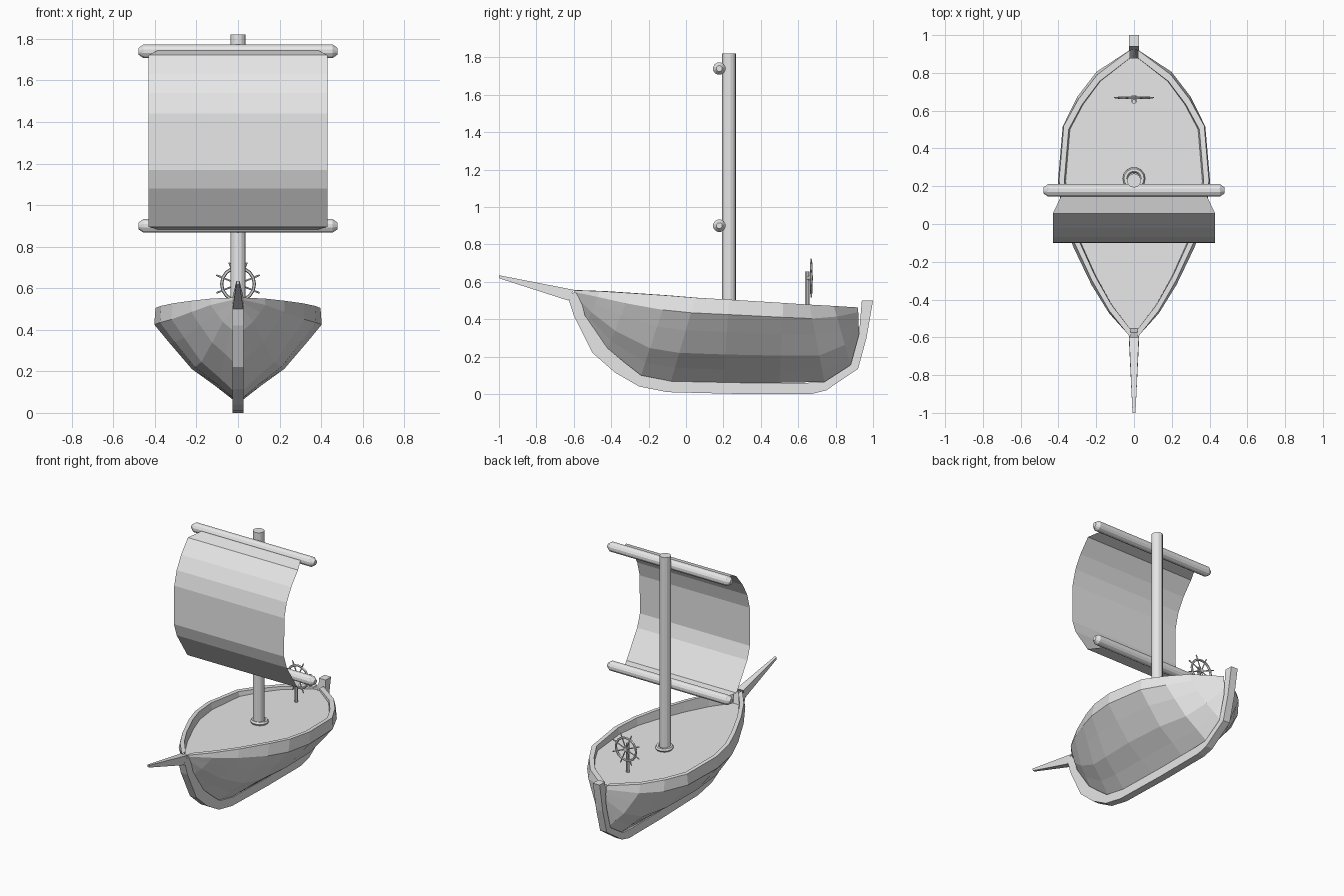
import bpy, bmesh, math
from mathutils import Vector, Matrix

if "Cube" in bpy.data.objects:
    bpy.data.objects.remove(bpy.data.objects["Cube"])

grey = bpy.data.materials.new("light_grey")
grey.diffuse_color = (0.8, 0.8, 0.8, 1)
grey.use_nodes = True
grey.node_tree.nodes["Principled BSDF"].inputs["Base Color"].default_value = grey.diffuse_color


def finish(name, bm, fix=True):
    if fix:
        bmesh.ops.recalc_face_normals(bm, faces=bm.faces)
    me = bpy.data.meshes.new(name)
    bm.to_mesh(me)
    bm.free()
    me.materials.append(grey)
    ob = bpy.data.objects.new(name, me)
    bpy.context.collection.objects.link(ob)
    return ob


def grid(bm, rows):
    """Skin a list of equally long point rows with quads."""
    vs = [[bm.verts.new(p) for p in r] for r in rows]
    for a, b in zip(vs, vs[1:]):
        for i in range(len(a) - 1):
            bm.faces.new((a[i], a[i + 1], b[i + 1], b[i]))
    return vs


def lathe(bm, start, axis, profile, sides):
    """Capped rings of (distance, radius) along an axis."""
    q = Vector(axis).to_track_quat('Z', 'Y')
    rings = []
    for d, r in profile:
        ring = []
        for i in range(sides):
            a = math.tau * (i + 0.5) / sides
            ring.append(bm.verts.new(Vector(start) + q @ Vector((r * math.cos(a), r * math.sin(a), d))))
        rings.append(ring)
    for a, b in zip(rings, rings[1:]):
        for i in range(sides):
            j = (i + 1) % sides
            bm.faces.new((a[i], a[j], b[j], b[i]))
    bm.faces.new(rings[0][::-1])
    bm.faces.new(rings[-1])


def torus(bm, centre, rot, major, minor, n, m):
    vs = []
    for i in range(n):
        a = math.tau * i / n
        vs.append([])
        for j in range(m):
            b = math.tau * j / m
            r = major + minor * math.cos(b)
            p = Vector((r * math.cos(a), r * math.sin(a), minor * math.sin(b)))
            vs[-1].append(bm.verts.new(Vector(centre) + rot @ p))
    for i in range(n):
        for j in range(m):
            k, l = (i + 1) % n, (j + 1) % m
            bm.faces.new((vs[i][j], vs[k][j], vs[k][l], vs[i][l]))


def deck_z(y):
    return 0.463 - 0.017 * y


# Hull stations: rail y, x, z and keel y, z
stations = [
    (-.60, .02, .555, -.58, .50), (-.46, .13, .550, -.53, .38),
    (-.30, .222, .540, -.42, .235), (-.10, .315, .527, -.24, .10),
    (.05, .37, .515, -.08, .068), (.23, .397, .505, .20, .06),
    (.52, .372, .487, .50, .06), (.66, .295, .478, .74, .065),
    (.79, .195, .471, .88, .155), (.92, .022, .463, .925, .32)]
fx = [.05, .28, .56, .82, 1.015, 1]
gz = [0, .16, .34, .61, .82, 1]

# Hull shell with rail top, inner bulwark and deck half, mirrored
bm = bmesh.new()
rows = []
for yr, xr, zr, yk, zk in stations:
    row = [(xr * f, yk + (yr - yk) * g, zk + (zr - zk) * g) for f, g in zip(fx, gz)]
    xi, yi = xr * 0.93, .17 + (yr - .17) * .945
    row += [(xi, yi, zr), (xi * .98, yi, deck_z(yi)), (0, yi, deck_z(yi))]
    rows.append(row)
grid(bm, rows)
geo = bm.verts[:] + bm.edges[:] + bm.faces[:]
bmesh.ops.mirror(bm, geom=geo, axis='X', merge_dist=0.0005)
finish("hull", bm)

# Keel with stem and stern post: outer and inner outlines (y, z)
outer = [(-.635, .53), (-.60, .42), (-.50, .22), (-.38, .115), (-.25, .04), (-.10, .01),
         (.30, 0), (.67, 0), (.75, .02), (.92, .135), (.965, .30), (1.0, .50)]
inner = [(-.575, .55), (-.54, .42), (-.42, .245), (-.33, .17), (-.24, .10), (-.08, .068),
         (.30, .06), (.65, .06), (.74, .065), (.88, .155), (.925, .32), (.94, .50)]
bm = bmesh.new()
vs = grid(bm, [[(s * .026, y, z) for y, z in line] for line, s in
               ((outer, 1), (inner, 1), (inner, -1), (outer, -1), (outer, 1))])
for k in (0, -1):
    bm.faces.new([r[k] for r in vs[:4]])
bmesh.ops.remove_doubles(bm, verts=bm.verts, dist=0.0001)
finish("keel", bm)

# Bowsprit: tapered square spar
bm = bmesh.new()
ends = []
for y0, z0, y1, z1, w in ((-.60, .557, -.63, .50, .026), (-1, .635, -.997, .618, .008)):
    ends.append([bm.verts.new(p) for p in ((-w, y0, z0), (w, y0, z0), (w, y1, z1), (-w, y1, z1))])
a, b = ends
for i in range(4):
    bm.faces.new((a[i], a[(i + 1) % 4], b[(i + 1) % 4], b[i]))
bm.faces.new(a)
bm.faces.new(b)
finish("bowsprit", bm)

# Mast and its collar
bm = bmesh.new()
lathe(bm, (0, .23, .44), (0, 0, 1), [(0, .037), (1.38, .037)], 14)
finish("mast", bm)
bm = bmesh.new()
torus(bm, (0, .24, .472), Matrix.Rotation(-.05, 3, 'X'), .046, .014, 14, 6)
finish("mast_collar", bm)

# Yards
for name, z in (("upper_yard", 1.74), ("lower_yard", .90)):
    bm = bmesh.new()
    lathe(bm, (-.48, .178, z), (1, 0, 0), [(0, .016), (.025, .034), (.935, .034), (.96, .016)], 12)
    finish(name, bm)

# Sail: single billowing sheet (y, z, half width)
sail = [(.17, 1.75, .375), (.055, 1.722, .43), (-.02, 1.63, .43), (-.07, 1.54, .43), (-.097, 1.44, .43),
        (-.10, 1.17, .43), (-.07, 1.08, .43), (.05, .895, .43), (.17, .88, .375)]
bm = bmesh.new()
grid(bm, [[(-w, y, z), (w, y, z)] for y, z, w in sail])
finish("sail", bm, False)

# Steering wheel: post, hub, rim and eight spokes
bm = bmesh.new()
lathe(bm, (0, .648, .44), (0, 0, 1), [(0, .012), (.215, .012)], 8)
finish("wheel_post", bm)
bm = bmesh.new()
c = Vector((0, .669, .62))
torus(bm, c, Matrix.Rotation(math.pi / 2, 3, 'X'), .079, .008, 16, 6)
lathe(bm, c - Vector((0, .025, 0)), (0, 1, 0), [(0, .014), (.035, .014)], 8)
for i in range(8):
    a = math.tau * (i + .5) / 8
    lathe(bm, c, (math.cos(a), 0, math.sin(a)), [(0, .004), (.085, .004), (.1, .005), (.113, .003)], 6)
finish("steering_wheel", bm)
